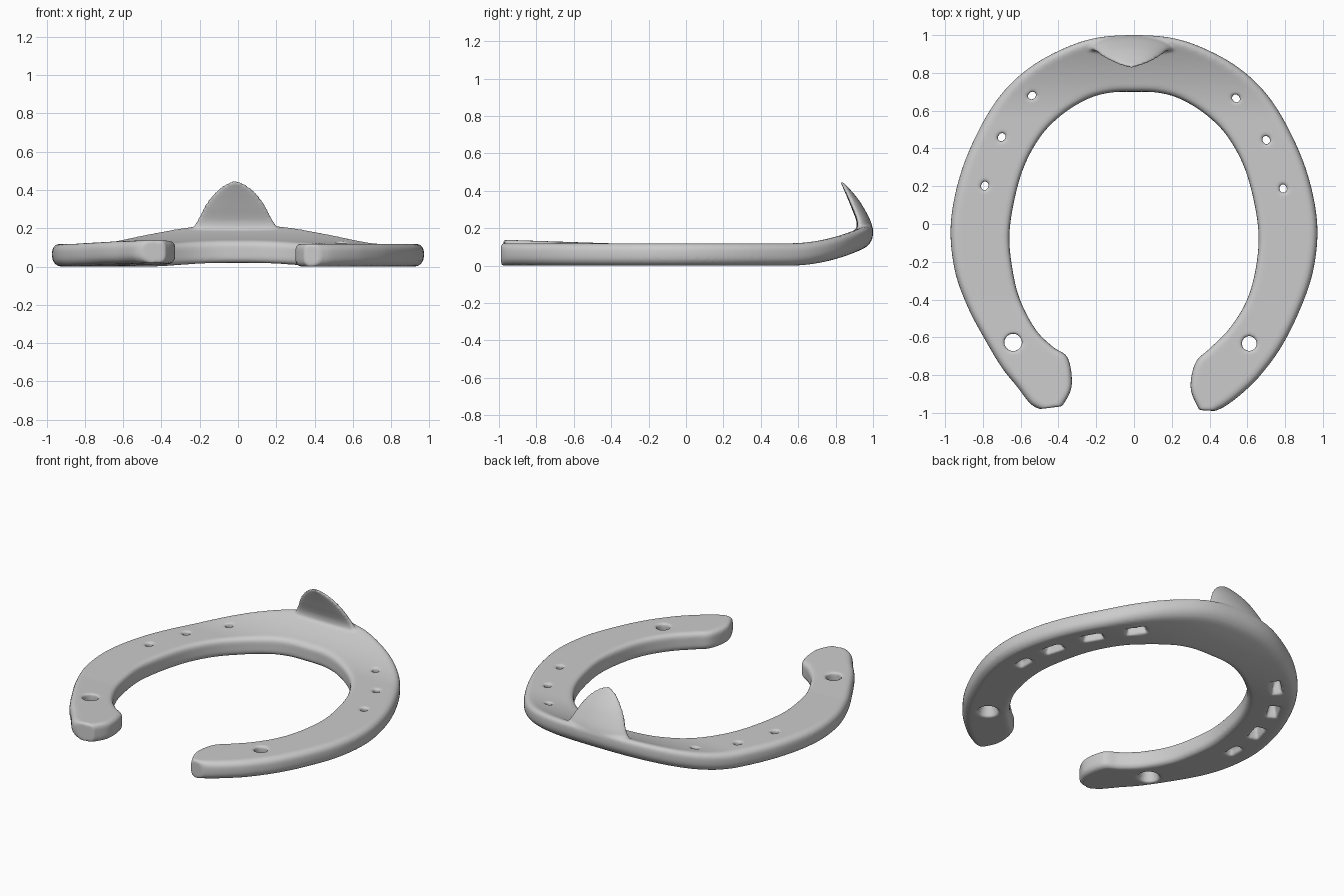
import bpy, bmesh, math
from mathutils import Vector, Matrix

if "Cube" in bpy.data.objects:
    bpy.data.objects.remove(bpy.data.objects["Cube"])

# (outer x, outer y, inner x, inner y) from the toe to the quarter, mirrored for the other side
QUARTER = [(.20, .985, .13, .695), (.37, .93, .25, .66), (.55, .83, .38, .58),
           (.70, .69, .49, .47), (.82, .50, .58, .31), (.92, .26, .635, .12),
           (.97, 0, .66, -.07), (.95, -.24, .64, -.26)]
# heels differ slightly from each other
HEEL_R = [(.88, -.45, .59, -.42), (.78, -.65, .50, -.56), (.67, -.80, .40, -.66),
          (.58, -.89, .325, -.735), (.49, -.96, .30, -.87), (.43, -.99, .345, -.985)]
HEEL_L = [(-.88, -.44, -.60, -.41), (-.79, -.61, -.52, -.56), (-.70, -.76, -.43, -.65),
          (-.62, -.86, -.35, -.71), (-.55, -.95, -.33, -.86), (-.50, -.98, -.38, -.965)]


def new_object(name, bm):
    bmesh.ops.recalc_face_normals(bm, faces=bm.faces)
    me = bpy.data.meshes.new(name)
    bm.to_mesh(me)
    bm.free()
    ob = bpy.data.objects.new(name, me)
    bpy.context.collection.objects.link(ob)
    return ob


def loft(name, rings):
    bm = bmesh.new()
    loops = [[bm.verts.new(p) for p in ring] for ring in rings]
    for a, b in zip(loops, loops[1:]):
        for i in range(len(a)):
            j = (i + 1) % len(a)
            bm.faces.new((a[i], a[j], b[j], b[i]))
    bm.faces.new(loops[0])
    bm.faces.new(loops[-1][::-1])
    return new_object(name, bm)


def smooth_path(pts, steps):
    # Catmull-Rom interpolation
    pts = [Vector(p) for p in pts]
    out = []
    for i in range(len(pts) - 1):
        p0, p1, p2 = pts[max(i - 1, 0)], pts[i], pts[i + 1]
        p3 = pts[min(i + 2, len(pts) - 1)]
        for k in range(steps):
            t = k / steps
            out.append(.5 * (2 * p1 + (p2 - p0) * t + (2 * p0 - 5 * p1 + 4 * p2 - p3) * t * t
                             + (3 * p1 - p0 - 3 * p2 + p3) * t ** 3))
    return out + [pts[-1]]


def lift(x, y):
    z = .115 * (max(0, y - .55) / .45) ** 2          # rolled toe
    if x < 0:
        z += .02 * max(0, -y - .4) / .6              # slightly raised left heel
    return z


def section(s):
    outer, inner = Vector((s[0], s[1])), Vector((s[2], s[3]))
    d = outer - inner
    width = d.length
    d.normalize()
    mid, ring = (outer + inner) / 2, []
    z0, z1 = .005, .124
    for sx, sz, r, a0 in ((1, 1, .04, 0), (-1, 1, .03, 90), (-1, -1, .035, 180), (1, -1, .05, 270)):
        r = min(r, width * .45)
        for k in range(5):
            a = math.radians(a0 + k * 22.5)
            u = sx * (width / 2 - r) + r * math.cos(a)
            z = (z1 - r if sz > 0 else z0 + r) + r * math.sin(a)
            p = mid + d * u
            ring.append((p.x, p.y, z + lift(p.x, p.y)))
        if a0 in (90, 270):                           # extra rows across the flat faces are made below
            continue
        n = 6
        nxt = -sx * (width / 2 - .035)
        cur = sx * (width / 2 - r)
        for k in range(1, n):
            p = mid + d * (cur + (nxt - cur) * k / n)
            ring.append((p.x, p.y, (z1 if sz > 0 else z0) + lift(p.x, p.y)))
    return ring


# shoe body
left = [(-a, b, -c, d) for a, b, c, d in QUARTER]
stations = HEEL_L[::-1] + left[::-1] + [(0, 1.0, 0, .70)] + QUARTER + HEEL_R
shoe = loft("horseshoe", [section(s) for s in smooth_path(stations, 6)])

# toe clip: (z, half width, back y, front y)
levels = [(.16, .23, .90, .985), (.20, .225, .91, .997), (.235, .205, .912, .99),
          (.27, .185, .902, .975), (.31, .165, .886, .953), (.35, .14, .87, .928),
          (.39, .108, .853, .897), (.42, .075, .840, .870), (.438, .045, .831, .853),
          (.45, .015, .825, .842)]
rings = []
for z, w, yb, yf in smooth_path(levels, 3):
    ring = []
    for k in range(32):
        a = math.tau * k / 32
        s = math.sin(a)
        y = (yb + .010 + (yf - yb - .010) * s) if s > 0 else yb + .010 + .010 * s
        ring.append((-.015 + w * math.cos(a), y, z))
    rings.append(ring)
clip = loft("toe_clip", rings)


def cone_cutter(x, y, z0, z1, r0, r1, sides, stretch=1, angle=0):
    bm = bmesh.new()
    bmesh.ops.create_cone(bm, cap_ends=True, segments=sides, radius1=r0, radius2=r1, depth=z1 - z0)
    if sides == 4:
        bmesh.ops.rotate(bm, verts=bm.verts, matrix=Matrix.Rotation(math.pi / 4, 3, 'Z'))
    bmesh.ops.scale(bm, verts=bm.verts, vec=(1, stretch, 1))
    bmesh.ops.rotate(bm, verts=bm.verts, matrix=Matrix.Rotation(angle, 3, 'Z'))
    bmesh.ops.translate(bm, verts=bm.verts, vec=(x, y, (z0 + z1) / 2))
    return new_object("cutter", bm)


def combine(other, mode):
    m = shoe.modifiers.new(mode, 'BOOLEAN')
    m.operation, m.object, m.solver = mode, other, 'EXACT'
    bpy.context.view_layer.objects.active = shoe
    bpy.ops.object.modifier_apply(modifier=m.name)
    bpy.data.objects.remove(other)


combine(clip, 'UNION')

# nail holes with countersunk slots underneath
for side, dy in ((1, 0), (-1, .015)):
    for x, y, ang in ((.54, .665, 45), (.70, .445, 30), (.79, .187, 16)):
        a = math.radians(ang) * side
        combine(cone_cutter(side * x, y + dy, -.02, .09, .055, .025, 4, 2.0, a), 'DIFFERENCE')
        combine(cone_cutter(side * x, y + dy, .05, .2, .021, .021, 10, 1.2, a), 'DIFFERENCE')
    # blind slot
    combine(cone_cutter(side * .82, -.05, -.02, .05, .05, .025, 4, 2.0), 'DIFFERENCE')

# heel stud holes
for x, y, r in ((-.64, -.627, .047), (.61, -.633, .04)):
    combine(cone_cutter(x, y, -.02, .08, .075, r, 20), 'DIFFERENCE')
    combine(cone_cutter(x, y, .04, .2, r, r, 20), 'DIFFERENCE')

# fuse into one softly worn surface
bpy.context.view_layer.objects.active = shoe
shoe.select_set(True)
m = shoe.modifiers.new("fuse", 'REMESH')
m.mode, m.voxel_size = 'VOXEL', .009
bpy.ops.object.modifier_apply(modifier=m.name)
m = shoe.modifiers.new("soften", 'SMOOTH')
m.factor, m.iterations = .5, 4
bpy.ops.object.modifier_apply(modifier=m.name)
drop = min(v.co.z for v in shoe.data.vertices)
shoe.data.transform(Matrix.Translation((0, 0, -drop)))
bpy.ops.object.shade_smooth()
